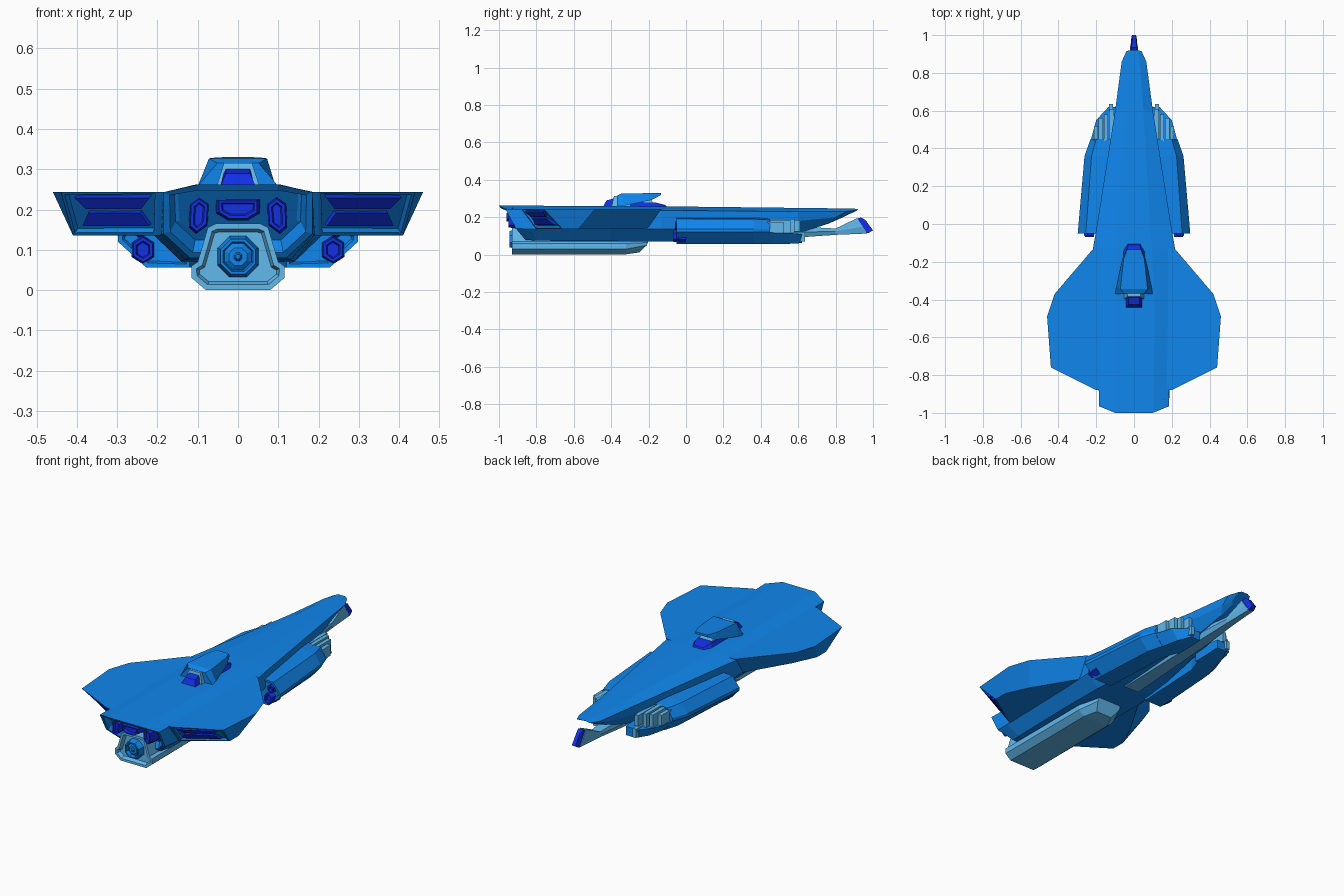
import bpy, bmesh, math
from mathutils import Vector

if "Cube" in bpy.data.objects:
    bpy.data.objects.remove(bpy.data.objects["Cube"])


def material(name, rgb):
    m = bpy.data.materials.new(name)
    m.diffuse_color = (*rgb, 1)
    m.use_nodes = True
    m.node_tree.nodes["Principled BSDF"].inputs["Base Color"].default_value = m.diffuse_color
    return m


BLUE = material("hull_blue", (0.005, 0.24, 0.85))
LIGHT = material("light_blue", (0.12, 0.48, 0.84))
DARK = material("deep_blue", (0.006, 0.03, 0.78))


def loft(name, rings, mat, mirror=False, pick=None, insets=()):
    """Skin a row of equal rings, cap both ends, inset the picked faces."""
    bm = bmesh.new()
    vs = [[bm.verts.new(p) for p in r] for r in rings]
    n = len(rings[0])
    for a, b in zip(vs, vs[1:]):
        for i in range(n):
            j = (i + 1) % n
            bm.faces.new((a[i], a[j], b[j], b[i]))
    caps = [bm.faces.new(vs[0]), bm.faces.new(vs[-1])]
    bmesh.ops.recalc_face_normals(bm, faces=bm.faces[:])
    if insets:
        bm.normal_update()
        faces = [f for f in bm.faces if pick(f)] if pick else caps[:1]
        for thick, depth in insets:
            bmesh.ops.inset_individual(bm, faces=faces, thickness=thick, depth=depth)
            bm.normal_update()
    me = bpy.data.meshes.new(name)
    bm.to_mesh(me)
    bm.free()
    me.materials.append(mat)
    ob = bpy.data.objects.new(name, me)
    bpy.context.collection.objects.link(ob)
    if mirror:
        ob.modifiers.new("mirror", "MIRROR")
    return ob


def sym(half, y):
    """Symmetric ring from half profile (x, z); y is one value or one per point."""
    ys = y if isinstance(y, (list, tuple)) else [y] * len(half)
    r = [(x, yy, z) for (x, z), yy in zip(half, ys)]
    return r + [(-a, b, c) for a, b, c in reversed(r)]


def box(name, x, y, z, mat, mirror=False):
    ring = lambda yy: [(x[0], yy, z[0]), (x[1], yy, z[0]), (x[1], yy, z[1]), (x[0], yy, z[1])]
    return loft(name, [ring(y[0]), ring(y[1])], mat, mirror)


def nozzle(name, cx, cz, outline, y0, y1, mat, mirror=False, insets=((0.008, 0), (0.004, -0.012))):
    """Polygonal thruster, flared towards its root."""
    ring = lambda y, s: [(cx + s * x, y, cz + s * z) for x, z in outline]
    return loft(name, [ring(y0, 0.85), ring((y0 + y1) / 2, 1), ring(y1, 1)], mat, mirror, None, insets)


def ngon(n, r, sx=1.0):
    return [(sx * r * math.cos(math.tau * (i + .5) / n), r * math.sin(math.tau * (i + .5) / n)) for i in range(n)]


# main hull: top edge, shoulder, waist, bottom edge
loft("main_hull", [
    sym([(.10, .262), (.185, .243), (.185, .14), (.12, .08)], [-1, -.965, -.91, -.86]),
    sym([(.105, .262), (.185, .241), (.19, .137), (.13, .075)], [-.86, -.86, -.83, -.80]),
    sym([(.11, .26), (.20, .239), (.20, .137), (.14, .072)], -.40),
    sym([(.095, .258), (.217, .237), (.21, .137), (.14, .07)], -.13),
    sym([(.085, .257), (.195, .236), (.19, .14), (.13, .07)], 0),
    sym([(.05, .25), (.10, .23), (.10, .18), (.05, .115)], .60),
    sym([(.03, .247), (.065, .232), (.055, .20), (.03, .165)], [.86, .86, .80, .76]),
    sym([(.02, .245), (.04, .237), (.035, .21), (.02, .20)], [.92, .915, .86, .84]),
], BLUE, insets=((.018, 0), (.014, -.035), (.01, 0)))

# wings: flat planform on top, smaller planform below, recessed rear panel
top = [(.1, -.13), (.215, -.13), (.42, -.37), (.46, -.49), (.44, -.76), (.2, -.88), (.1, -.88)]
low = [(.1, -.15), (.2, -.20), (.35, -.45), (.41, -.58), (.41, -.66), (.2, -.80), (.1, -.80)]
loft("wing", [[(x, y, .244) for x, y in top], [(x, y, .136) for x, y in low]], BLUE, True,
     lambda f: f.normal.y < -.3 and f.calc_center_median().x > .25, ((.012, 0), (.006, -.012)))

# wing thruster strips lie on the sloping rear panel
A, B, C, D = (Vector(p) for p in ((.2, -.88, .244), (.44, -.76, .244), (.41, -.66, .136), (.2, -.80, .136)))
out = (B - A).cross(D - A).normalized()
out = out if out.y < 0 else -out
for label, va, vb, ua, ub in (("upper", .13, .38, .08, .17), ("lower", .48, .78, .19, .09)):
    quad = [A.lerp(B, u).lerp(D.lerp(C, u), v)
            for u, v in ((ua, va), (.95 - ua, va), (.95 - ub, vb), (ub, vb))]
    loft(f"{label}_wing_thruster", [[p + out * .002 for p in quad], [p - out * .025 for p in quad]], DARK, True)

# hull thrusters in the rear recess
nozzle("centre_thruster", 0, .203, [(-.055, .022), (.055, .022), (.055, -.012), (.025, -.03), (-.025, -.03), (-.055, -.012)],
       -.96, -.86, DARK)
nozzle("side_thruster", .096, .185, [(-.024, .03), (0, .048), (.024, .03), (.026, -.03), (.008, -.046), (-.02, -.025)],
       -.95, -.84, DARK, True)

# belly engine
belly = [(.055, .165), (.075, .155), (.10, .07), (.115, .06), (.115, .03), (.08, .002)]
loft("belly_engine", [
    sym([(x, z if z > .01 else 0) for x, z in belly], -.93),
    sym(belly, -.32),
    sym([(.04, .10), (.05, .095), (.065, .075), (.075, .065), (.075, .05), (.05, .012)],
        [-.2, -.2, -.2, -.205, -.21, -.25]),
], LIGHT, insets=((.014, 0), (.008, -.02), (.008, 0)))
nozzle("belly_nozzle", 0, .083, ngon(8, .055), -.945, -.88, BLUE, insets=((.007, 0), (.004, -.02), (.012, .01)))
loft("belly_nozzle_spike", [[(x, -.945, .083 + z) for x, z in ngon(8, .006)],
                            [(x, -.90, .083 + z) for x, z in ngon(8, .03)]], BLUE)

# side pods with a low chin in front of the guns
def pod_ring(pts, y):
    return [(x, y, z) for x, z in pts]

loft("side_pod", [
    pod_ring([(.12, .20), (.255, .192), (.298, .137), (.298, .12), (.228, .056), (.12, .056)], -.05),
    pod_ring([(.10, .20), (.225, .19), (.262, .137), (.262, .12), (.205, .056), (.10, .056)], .36),
    pod_ring([(.07, .195), (.20, .186), (.23, .137), (.23, .12), (.18, .057), (.07, .057)], .45),
], BLUE, True, None, ((.012, 0), (.006, -.012)))
loft("pod_chin", [
    pod_ring([(.06, .118), (.23, .118), (.18, .057), (.06, .057)], .44),
    pod_ring([(.06, .118), (.20, .115), (.155, .058), (.06, .058)], .55),
    pod_ring([(.06, .112), (.135, .11), (.12, .062), (.06, .062)], .62),
], BLUE, True)
nozzle("pod_thruster", .236, .10, ngon(6, .036, .9), -.07, .0, DARK, True)
nozzle("pod_upper_vent", .245, .155, ngon(6, .026), -.06, .0, DARK, True)

# gun barrels stacked in the pod front
for i, (x, y1, z0, z1) in enumerate(((.122, .635, .07, .12), (.118, .61, .125, .185),
                                     (.148, .58, .115, .19), (.176, .56, .11, .185), (.202, .52, .115, .175))):
    box(f"gun_barrel_{i + 1}", (x - .011, x + .011), (.40, y1), (z0, z1), LIGHT, True)

# keel spine under the nose, ending in the bow gun
loft("keel_spine", [
    sym([(.05, .11), (.06, .09), (.045, .064)], -.02),
    sym([(.04, .15), (.045, .12), (.03, .092)], .60),
    sym([(.025, .14), (.028, .125), (.02, .106)], .80),
    sym([(.018, .195), (.02, .15), (.014, .113)], [.915, .945, .97]),
], LIGHT)
loft("bow_gun", [
    [(s * .013, y, z) for s, y, z in ((1, .90, .185), (1, .93, .12), (-1, .93, .12), (-1, .90, .185))],
    [(s * .016, y, z) for s, y, z in ((1, .935, .20), (1, .975, .115), (-1, .975, .115), (-1, .935, .20))],
    [(s * .011, y, z) for s, y, z in ((1, .96, .185), (1, 1.0, .13), (-1, 1.0, .13), (-1, .96, .185))],
], DARK)

# bridge tower
loft("bridge_canopy", [
    sym([(.052, .315), (.10, .258)], [-.37, -.37]),
    sym([(.072, .327), (.092, .262)], [-.345, -.33]),
    sym([(.055, .329), (.062, .292)], -.185),
    sym([(.036, .33), (.042, .318)], -.135),
], BLUE)
loft("bridge_neck", [
    sym([(.035, .315), (.056, .25)], [-.385, -.40]),
    sym([(.035, .30), (.05, .25)], [-.19, -.16]),
], LIGHT)
loft("bridge_rear_window", [
    sym([(.03, .29), (.045, .255)], [-.425, -.445]),
    sym([(.03, .308), (.045, .255)], -.36),
], DARK)
loft("bridge_front_deck", [
    sym([(.05, .283), (.062, .25)], -.30),
    sym([(.045, .278), (.06, .25)], [-.16, -.14]),
    sym([(.03, .266), (.035, .25)], [-.11, -.10]),
], DARK)
